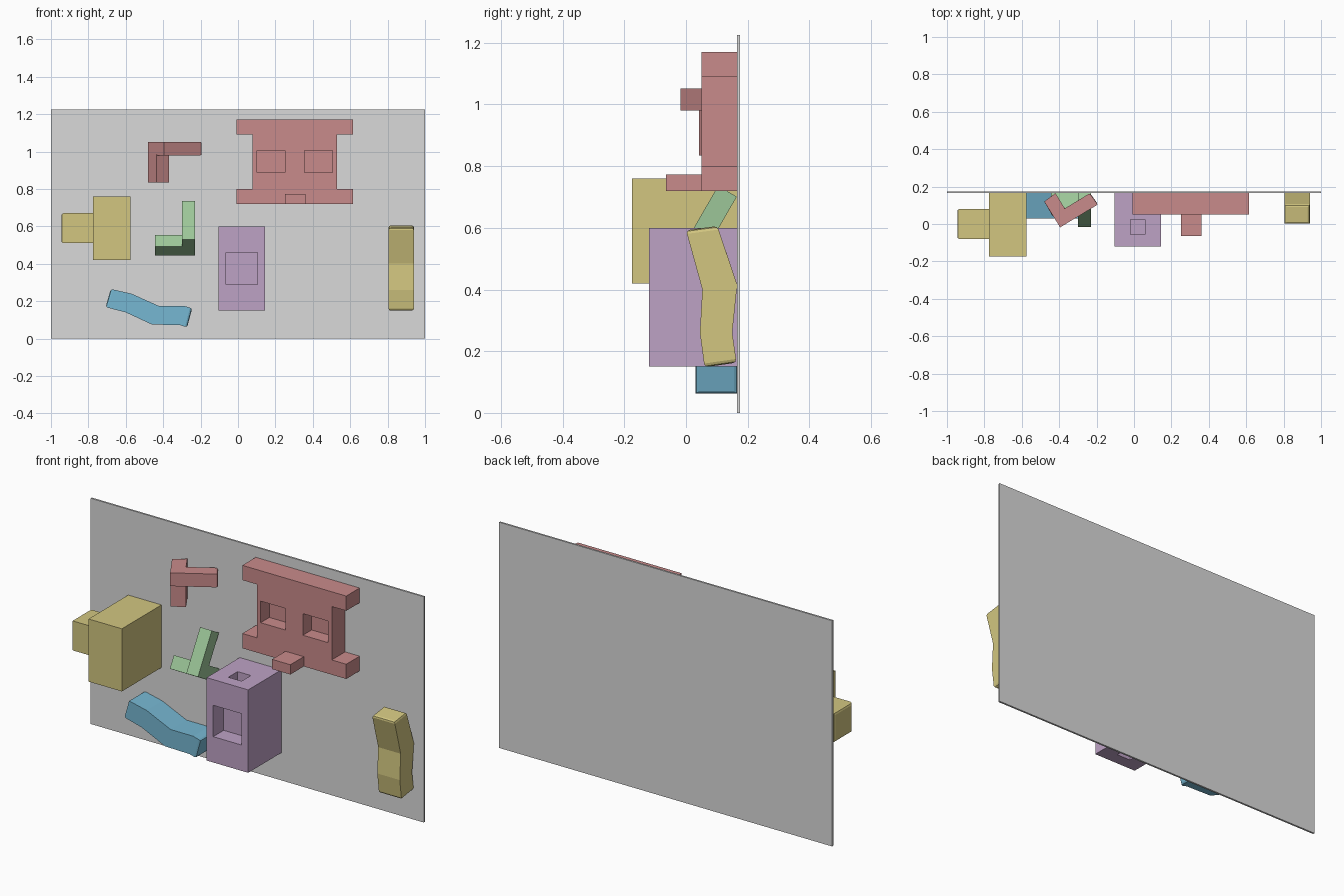
import bpy, bmesh
from mathutils import Vector

if "Cube" in bpy.data.objects:
    bpy.data.objects.remove(bpy.data.objects["Cube"])


def material(name, srgb):
    m = bpy.data.materials.new(name)
    lin = [((c / 255 + 0.055) / 1.055) ** 2.4 for c in srgb]
    m.diffuse_color = (*lin, 1)
    m.use_nodes = True
    m.node_tree.nodes["Principled BSDF"].inputs["Base Color"].default_value = m.diffuse_color
    return m


GREY = material("wall_grey", (218, 218, 218))
YELLOW = material("mustard", (210, 198, 128))
RED = material("dusty_red", (201, 139, 139))
GREEN = material("soft_green", (156, 198, 152))
BLUE = material("sky_blue", (118, 183, 210))
PURPLE = material("lilac", (190, 162, 197))

BACK = 0.167  # holds meet the wall just past its front face


def prism(name, pts, axis, lo, hi, mat, caps=(), bevel=0.012):
    """Extrude a 2D outline along an axis; caps lists outline sides with softened rims."""
    place = {'x': lambda a, b, t: (t, a, b),
             'y': lambda a, b, t: (a, t, b),
             'z': lambda a, b, t: (a, b, t)}[axis]
    bm = bmesh.new()
    n = len(pts)
    low = [bm.verts.new(place(a, b, lo)) for a, b in pts]
    top = [bm.verts.new(place(a, b, hi)) for a, b in pts]
    bm.faces.new(low)
    bm.faces.new(top[::-1])
    sides = [bm.faces.new((low[i], top[i], top[(i + 1) % n], low[(i + 1) % n]))
             for i in range(n)]
    bmesh.ops.recalc_face_normals(bm, faces=bm.faces)
    rim = list({e for i in caps for e in sides[i].edges})
    if rim:
        bmesh.ops.bevel(bm, geom=rim, offset=bevel, segments=2, profile=0.5,
                        affect='EDGES')
    me = bpy.data.meshes.new(name)
    bm.to_mesh(me)
    bm.free()
    ob = bpy.data.objects.new(name, me)
    bpy.context.collection.objects.link(ob)
    me.materials.append(mat)
    return ob


def box(name, x, y, z, mat, caps=()):
    """Box from ranges; side 3 of the outline is the -x end."""
    outline = [(x[0], y[0]), (x[1], y[0]), (x[1], y[1]), (x[0], y[1])]
    return prism(name, outline, 'z', *z, mat, caps)


def recess(target, x, y, z):
    """Cut a blind pocket with a hidden cutter box."""
    cutter = box(target.name + "_cutter", x, y, z, target.data.materials[0])
    cutter.hide_render = True
    cutter.hide_viewport = True
    mod = target.modifiers.new("pocket", 'BOOLEAN')
    mod.operation = 'DIFFERENCE'
    mod.solver = 'EXACT'
    mod.object = cutter


# Wall panel
box("wall_panel", (-1, 1), (0.165, 0.175), (0, 1.225), GREY)

# Mustard block with a side peg
box("block_hold", (-0.775, -0.575), (-0.175, BACK), (0.42, 0.76), YELLOW)
box("block_side_peg", (-0.945, -0.77), (-0.08, 0.08), (0.51, 0.67), YELLOW, caps=(3,))

# Lilac box with pockets in front, top and bottom
lilac = box("pocket_box", (-0.105, 0.145), (-0.12, BACK), (0.15, 0.60), PURPLE)
recess(lilac, (-0.065, 0.105), (-0.2, -0.03), (0.29, 0.46))
recess(lilac, (-0.02, 0.06), (-0.055, 0.025), (0.54, 0.7))
recess(lilac, (-0.02, 0.06), (-0.055, 0.025), (0.05, 0.21))

# Wide red hold: waisted plate, two pockets and a lower ledge
cx = 0.303
right = [(0.312, 0.72), (0.312, 0.80), (0.225, 0.80),
         (0.225, 1.09), (0.312, 1.09), (0.312, 1.17)]
outline = [(cx + a, b) for a, b in right] + [(cx - a, b) for a, b in right[::-1]]
plate = prism("waisted_plate", outline, 'y', 0.05, BACK, RED)
for s in (-1, 1):
    mid = cx + s * 0.127
    recess(plate, (mid - 0.075, mid + 0.075), (-0.05, 0.125), (0.888, 1.005))
box("plate_ledge", (0.25, 0.36), (-0.065, 0.055), (0.72, 0.773), RED)

# Small red hold: bent bar standing off the wall on a leg
prism("bent_bar", [(-0.48, 0.12), (-0.42, 0.165), (-0.37, 0.083),
                   (-0.235, 0.165), (-0.192, 0.105), (-0.395, -0.018)],
      'z', 0.98, 1.052, RED, caps=(3,), bevel=0.01)
prism("bent_bar_leg", [(-0.48, 0.12), (-0.435, 0.042), (-0.37, 0.083), (-0.42, 0.165)],
      'z', 0.835, 0.985, RED)

# Green hold: leaning post whose base runs back to the wall, plus a side foot
origin = Vector((-0.015, 0.53))   # lower front corner in (y, z)
up = Vector((0.5, 0.866))
back = Vector((0.866, -0.5))


def leaning(pairs):
    return [tuple(origin + back * b + up * u) for b, u in pairs]


prism("leaning_post", leaning([(0, 0), (0.172, 0), (0.172, 0.07), (0.07, 0.07),
                               (0.07, 0.238), (0, 0.238)]),
      'x', -0.30, -0.23, GREEN)
prism("post_foot", leaning([(0.076, 0), (0.172, 0), (0.172, 0.07), (0.076, 0.07)]),
      'x', -0.445, -0.295, GREEN)

# Blue wavy ledge
prism("wavy_ledge", [(-0.68, 0.265), (-0.57, 0.24), (-0.425, 0.175), (-0.29, 0.175),
                     (-0.245, 0.162), (-0.272, 0.06), (-0.31, 0.072), (-0.46, 0.075),
                     (-0.60, 0.14), (-0.708, 0.168)],
      'y', 0.03, BACK, BLUE, caps=(4, 9))

# Mustard curved upright
prism("curved_upright", [(0.0, 0.592), (0.102, 0.606), (0.166, 0.415), (0.15, 0.26),
                         (0.164, 0.163), (0.06, 0.148), (0.045, 0.26), (0.053, 0.40)],
      'x', 0.805, 0.94, YELLOW, caps=(0, 4))
